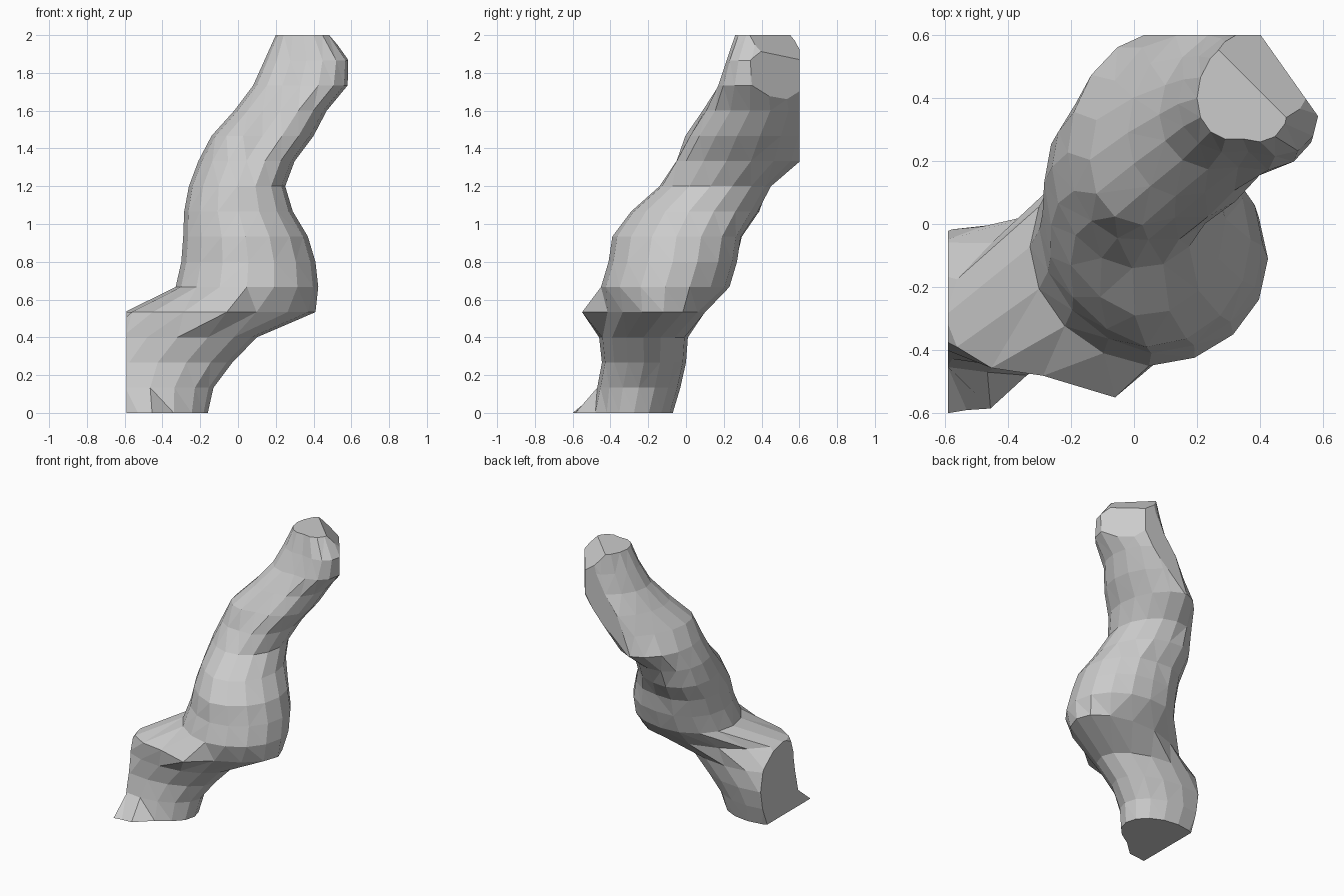
import bpy, bmesh, math
from mathutils import Vector

if "Cube" in bpy.data.objects:
    bpy.data.objects.remove(bpy.data.objects["Cube"])

SIDES = 16
# horizontal slices of the winding tube:
# x min, x max, y min, y max, skew of left half, skew of right half
SLICES = [
    (-0.74, -0.16, -0.48, -0.07, 0, 0),
    (-0.80, -0.13, -0.47, -0.03, 0, 0),
    (-0.82, -0.03, -0.445, 0.00, 0, 0),
    (-0.74, 0.10, -0.46, 0.01, 0, 0),
    (-0.60, 0.41, -0.46, 0.10, 0.22, 0.12),
    (-0.33, 0.425, -0.45, 0.23, -0.1, 0),
    (-0.30, 0.41, -0.41, 0.27, -0.15, 0),
    (-0.29, 0.37, -0.39, 0.29, -0.25, 0),
    (-0.285, 0.29, -0.29, 0.38, -0.3, -0.1),
    (-0.26, 0.25, -0.14, 0.45, -0.1, -0.1),
    (-0.21, 0.30, -0.05, 0.605, 0.2, -0.25),
    (-0.14, 0.40, 0.02, 0.63, 0.45, -0.2),
    (-0.02, 0.47, 0.10, 0.65, 0.35, -0.15),
    (0.08, 0.58, 0.18, 0.64, 0.25, -0.28),
    (0.14, 0.585, 0.23, 0.62, 0.2, -0.35),
    (0.20, 0.49, 0.27, 0.60, 0.25, -0.4),
]

bm = bmesh.new()
rings = []
for i, (x0, x1, y0, y1, skew_l, skew_r) in enumerate(SLICES):
    ring = []
    for k in range(SIDES):
        a = 2 * math.pi * k / SIDES
        dx = (x1 - x0) / 2 * math.cos(a)
        dy = (y1 - y0) / 2 * math.sin(a) + (skew_l if dx < 0 else skew_r) * dx
        ring.append(bm.verts.new(((x0 + x1) / 2 + dx, (y0 + y1) / 2 + dy, i * 2 / 15)))
    rings.append(ring)

# skin the slices and close both ends
for lo, hi in zip(rings, rings[1:]):
    for k in range(SIDES):
        n = (k + 1) % SIDES
        bm.faces.new((lo[k], lo[n], hi[n], hi[k]))
bm.faces.new(rings[0][::-1])
bm.faces.new(rings[-1])

# flat cut ends: left, back, back right corner, sloping top
CUTS = (
    ((-0.59, 0, 0), (-1, 0, 0)),
    ((0, 0.6, 0), (0, 1, 0)),
    ((0.585, 0.34, 0), (0.82, 0.58, 0)),
    ((0.27, 0.55, 2), (0.5, 0.5, 0.7)),
)
for co, no in CUTS:
    geom = bm.verts[:] + bm.edges[:] + bm.faces[:]
    bmesh.ops.bisect_plane(bm, geom=geom, plane_co=co, plane_no=no, clear_outer=True)
    bmesh.ops.holes_fill(bm, edges=[e for e in bm.edges if e.is_boundary], sides=0)


def pull(target, near):
    """Move the vertex closest to a point out to a target position."""
    v = min(bm.verts, key=lambda v: (v.co - Vector(near)).length)
    v.co = target


# pointed corners at the foot and on the front fold
pull((-0.59, -0.60, 0), (-0.59, -0.455, 0))
pull((-0.53, -0.59, 0), (-0.56, -0.465, 0))
pull((-0.455, -0.585, 0), (-0.45, -0.48, 0))
pull((-0.34, -0.48, 0), (-0.34, -0.465, 0))
pull((-0.06, -0.55, 0.533), (-0.09, -0.46, 0.533))

bmesh.ops.triangulate(bm, faces=[f for f in bm.faces if len(f.verts) == 4])
bmesh.ops.recalc_face_normals(bm, faces=bm.faces[:])
mesh = bpy.data.meshes.new("winding_tube")
bm.to_mesh(mesh)
bm.free()
bpy.context.collection.objects.link(bpy.data.objects.new("winding_tube", mesh))
